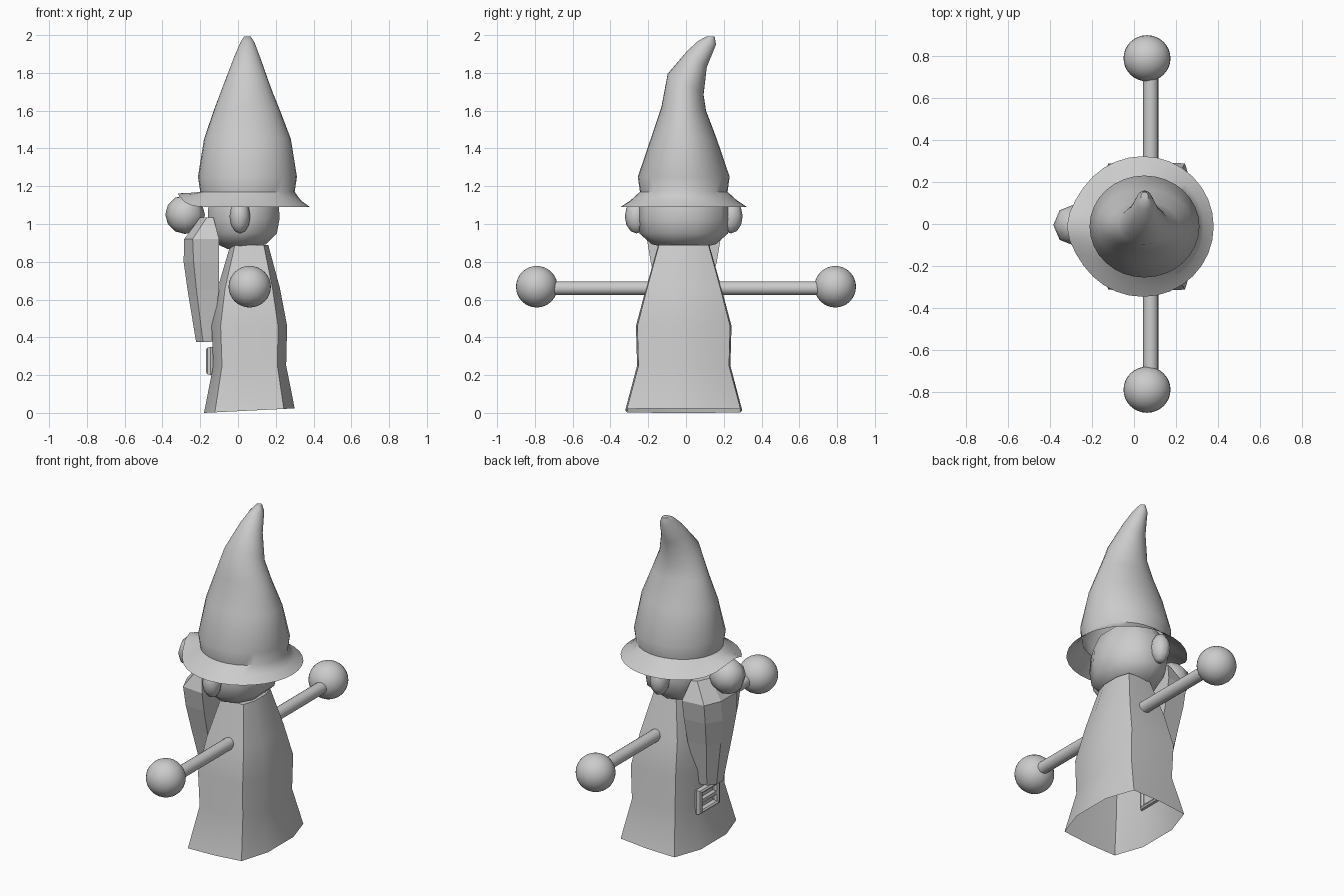
import bpy, bmesh, math
from mathutils import Vector

if "Cube" in bpy.data.objects:
    bpy.data.objects.remove(bpy.data.objects["Cube"])

CX, CY = 0.06, -0.012   # body axis


def finish(name, bm, angle=None):
    bmesh.ops.recalc_face_normals(bm, faces=bm.faces)
    me = bpy.data.meshes.new(name)
    bm.to_mesh(me)
    bm.free()
    ob = bpy.data.objects.new(name, me)
    bpy.context.collection.objects.link(ob)
    if angle:
        bpy.ops.object.select_all(action='DESELECT')
        bpy.context.view_layer.objects.active = ob
        ob.select_set(True)
        bpy.ops.object.shade_smooth_by_angle(angle=math.radians(angle))
    return ob


def loft(name, rings, bottom=True, top=True, angle=None):
    bm = bmesh.new()
    loops = [[bm.verts.new(p) for p in r] for r in rings]
    n = len(loops[0])
    for a, b in zip(loops, loops[1:]):
        for i in range(n):
            j = (i + 1) % n
            bm.faces.new((a[i], a[j], b[j], b[i]))
    if bottom:
        bm.faces.new(loops[0])
    if top:
        bm.faces.new(loops[-1])
    return finish(name, bm, angle)


def ellipse(x, y, z, rx, ry, n, drop=0.0, phase=0.0):
    pts = []
    for i in range(n):
        a = 2 * math.pi * (i + phase) / n
        pts.append(Vector((x + rx * math.cos(a), y + ry * math.sin(a), z - drop * math.sin(a))))
    return pts


def ball(name, loc, size, u, v, angle=60):
    bm = bmesh.new()
    bmesh.ops.create_uvsphere(bm, u_segments=u, v_segments=v, radius=1)
    bmesh.ops.scale(bm, vec=size, verts=bm.verts)
    bmesh.ops.translate(bm, vec=loc, verts=bm.verts)
    return finish(name, bm, angle)


# Robe: eight-sided bell, open and slightly tilted at the hem
def robe_ring(z, cx, rx, ry, tilt=0.0):
    shape = [(1, -.4), (1, .4), (.76, .97), (0, 1), (-.76, .97), (-1, .4), (-1, -.4), (-.76, -.97), (0, -1), (.76, -.97)]
    return [Vector((cx + rx * u, CY + ry * v, z + tilt * (1 + u))) for u, v in shape]


loft("robe", [robe_ring(0.0, .06, .24, .31, .012), robe_ring(.25, .062, .193, .247),
              robe_ring(.46, .06, .2, .253), robe_ring(.66, .057, .165, .2),
              robe_ring(.89, .06, .1, .135)], bottom=False, angle=50)

# Head
loft("head", [ellipse(.0 + dx, CY, z, rx, ry, 10, phase=.5) for z, dx, rx, ry in
              [(.868, .0, .06, .07), (.893, .02, .135, .17), (.95, .03, .185, .235),
               (1.03, .03, .2, .245), (1.12, .03, .195, .24), (1.2, .03, .16, .2)]], angle=50)

# Ears and nose
for side, s in (("left", 1), ("right", -1)):
    ball(side + "_ear", (.01, CY + s * .25, 1.04), (.055, .062, .09), 8, 6)
ball("nose", (-.28, -.005, 1.05), (.105, .1, .103), 8, 6)

# Hat with curled tip and front of the brim turned up
hat = []
for x, y, z, rx, ry, drop in [(.042, -.012, 1.09, .338, .335, 0), (.045, -.012, 1.125, .288, .282, 0),
                              (.05, -.012, 1.17, .25, .232, 0), (.05, -.012, 1.25, .262, .243, 0),
                              (.05, -.012, 1.45, .23, .175, 0), (.047, -.012, 1.61, .172, .118, .01),
                              (.046, -.002, 1.74, .12, .095, .055), (.048, .06, 1.875, .07, .05, .045),
                              (.05, .112, 1.96, .038, .047, .01), (.05, .13, 1.992, .018, .022, 0)]:
    hat.append(ellipse(x, y, z, rx, ry, 32, drop))
for ring, lift, push in ((hat[0], .072, .024), (hat[1], .04, .012)):
    for p in ring:
        if p.x < 0:
            k = math.exp(-((p.y - CY) / .12) ** 2)
            p.z += lift * k
            p.x -= push * k
loft("hat", hat, bottom=False, angle=50)

# Beard: faceted tapering wedge
beard = []
for z, back, mid, front, w in [(1.035, -.13, -.165, -.2, .15), (.92, -.1, -.24, -.285, .195),
                               (.8, -.1, -.235, -.288, .175), (.65, -.1, -.22, -.267, .14),
                               (.375, -.14, -.185, -.222, .08)]:
    beard.append([Vector((x, CY + y, z)) for x, y in
                  ((back, w), (mid, w * .92), (front, w * .4), (front, -w * .4), (mid, -w * .92), (back, -w))])
loft("beard", beard)

# Belt buckle: square frame with a prong
bpy.ops.mesh.primitive_torus_add(major_segments=4, minor_segments=8, major_radius=.108, minor_radius=.024,
                                 location=(-.145, 0, .275))
buckle = bpy.context.object
buckle.name = "buckle_frame"
for v in buckle.data.vertices:
    a = math.radians(45)
    x, y = v.co.x, v.co.y
    h, u = x * math.cos(a) - y * math.sin(a), x * math.sin(a) + y * math.cos(a)
    v.co = (v.co.z, h * 1.1, u * .8)
bpy.ops.mesh.primitive_cube_add(size=1, location=(-.148, 0, .275))
prong = bpy.context.object
prong.name = "buckle_prong"
prong.scale = (.025, .15, .022)

# Arms and hands
for side, s in (("left", 1), ("right", -1)):
    bpy.ops.mesh.primitive_cylinder_add(vertices=16, radius=.036, depth=.58, location=(.08, s * .43, .66),
                                        rotation=(math.pi / 2, 0, 0))
    bpy.context.object.name = side + "_arm"
    bpy.ops.object.shade_smooth_by_angle()
    ball(side + "_hand", (.062, s * .79, .668), (.112, .11, .11), 32, 16)
